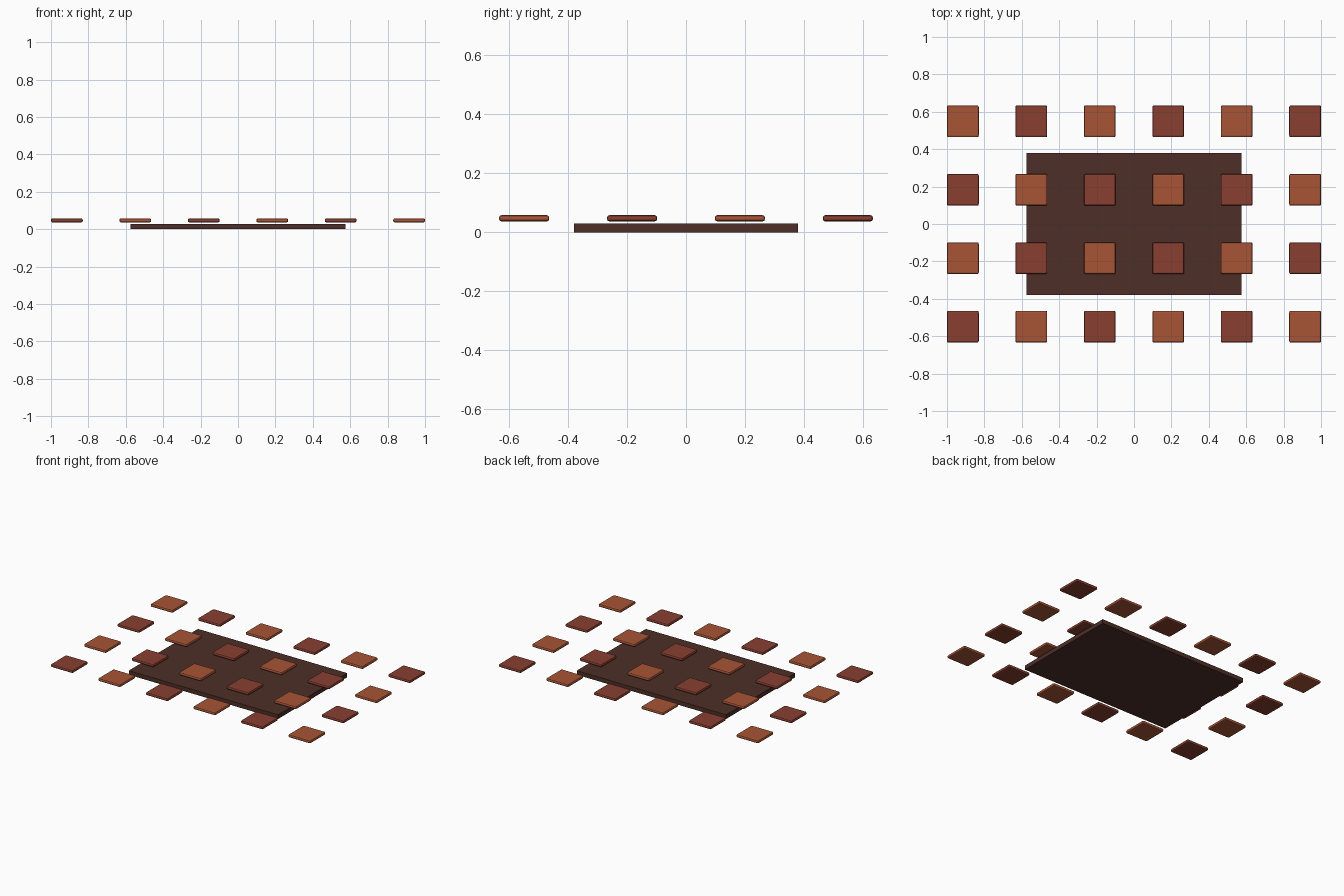
import bpy

if "Cube" in bpy.data.objects:
    bpy.data.objects.remove(bpy.data.objects["Cube"])

TILE, PITCH = 0.17, 0.366
COLS, ROWS = 6, 4


def material(name, color):
    mat = bpy.data.materials.new(name)
    mat.diffuse_color = (*color, 1)
    mat.use_nodes = True
    mat.node_tree.nodes["Principled BSDF"].inputs["Base Color"].default_value = mat.diffuse_color
    return mat


def box(name, size, center, mat, bevel=0):
    bpy.ops.mesh.primitive_cube_add(size=1, location=center)
    ob = bpy.context.object
    ob.name = name
    ob.scale = size
    bpy.ops.object.transform_apply(location=False, rotation=False, scale=True)
    ob.data.materials.append(mat)
    if bevel:
        mod = ob.modifiers.new("rounded_edges", "BEVEL")
        mod.width = bevel
        mod.segments = 2
    return ob


mortar = material("dark_mortar", (0.075, 0.028, 0.021))
dark = material("dark_clay", (0.25, 0.05, 0.03))
light = material("light_clay", (0.39, 0.09, 0.037))

# Backing slab
box("base_slab", (1.15, 0.76, 0.029), (0, 0, 0.0145), mortar)

# Checkerboard of floating rounded tiles
for j in range(ROWS):
    for i in range(COLS):
        x = (i - (COLS - 1) / 2) * PITCH
        y = (j - (ROWS - 1) / 2) * PITCH
        box(f"tile_{j + 1}_{i + 1}", (TILE, TILE, 0.021), (x, y, 0.0472),
            light if (i + j) % 2 else dark, bevel=0.008)
